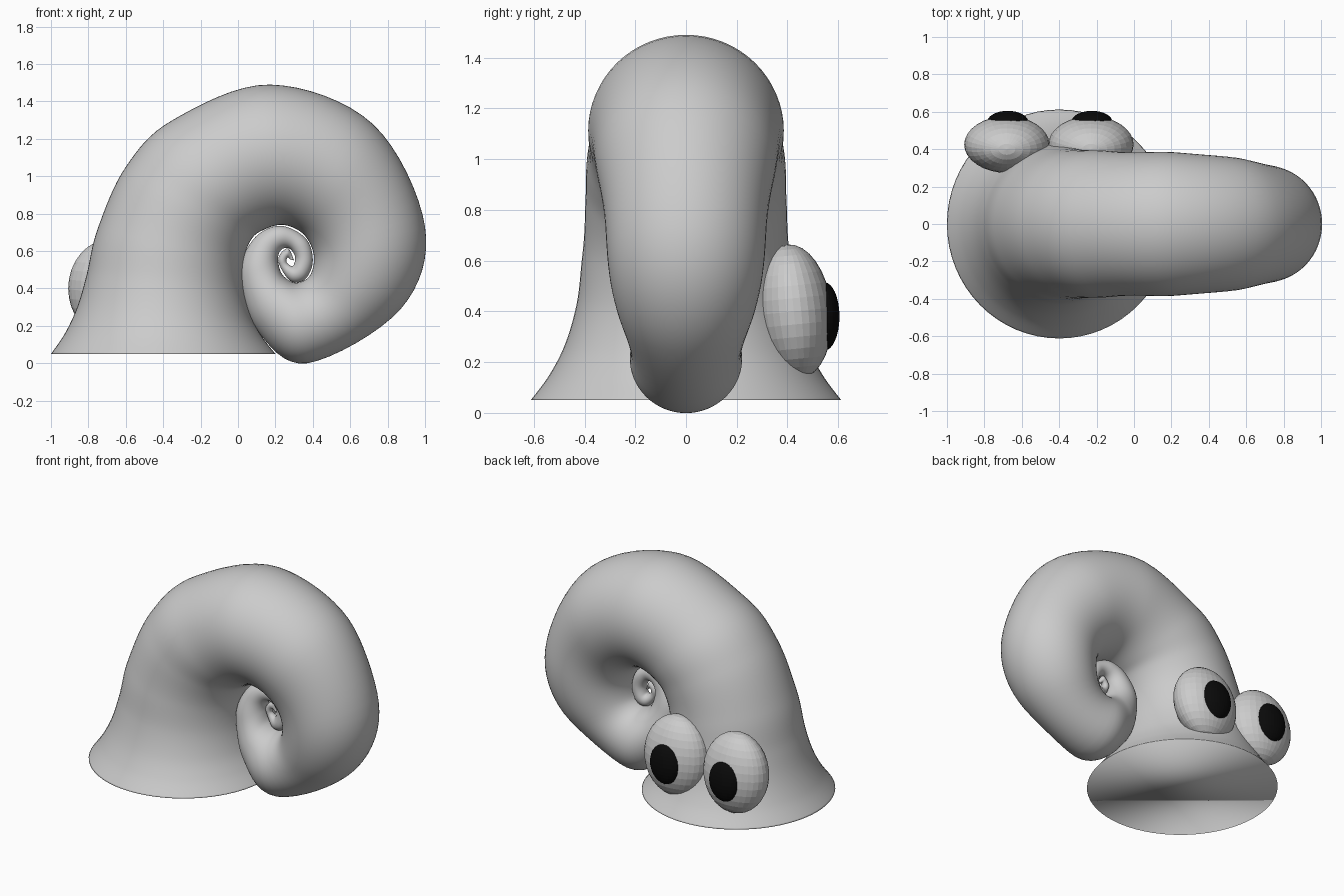
import bpy
import math
from mathutils import Vector, Matrix

cube = bpy.data.objects.get("Cube")
if cube:
    bpy.data.objects.remove(cube, do_unlink=True)


def make_material(name, value):
    material = bpy.data.materials.new(name)
    material.use_nodes = True
    color = (value, value, value, 1)
    material.diffuse_color = color
    material.node_tree.nodes["Principled BSDF"].inputs["Base Color"].default_value = color
    return material


grey = make_material("plain grey", 0.6)
black = make_material("pupil black", 0.003)


def add_object(name, mesh, material):
    mesh.materials.append(material)
    obj = bpy.data.objects.new(name, mesh)
    bpy.context.collection.objects.link(obj)
    return obj


def catmull(a, b, c, d, t):
    """Smooth interpolation from b to c."""
    return 0.5 * (2 * b + (c - a) * t + (2 * a - 5 * b + 4 * c - d) * t ** 2
                  + (3 * b - a - 3 * c + d) * t ** 3)


# Body outline: outer x, outer z, inner x, inner z at stations along the coil
stations = [Vector(s) for s in (
    (-1, .05, .2, .05), (-.925, .16, .13, .14), (-.86, .3, .07, .25),
    (-.81, .47, .03, .4), (-.75, .72, .03, .55), (-.6, 1.05, .07, .66),
    (-.35, 1.3, .13, .71), (.17, 1.49, .24, .74), (.72, 1.28, .35, .69),
    (1, .73, .405, .58), (.87, .29, .385, .47), (.37, 0, .31, .43),
    (.1, .18, .24, .47), (.01, .47, .215, .54), (.08, .66, .22, .59),
    (.22, .735, .245, .615), (.36, .67, .28, .61), (.4, .55, .305, .57),
    (.36, .45, .3, .53), (.28, .44, .285, .52), (.215, .55, .26, .54),
    (.265, .615, .265, .565), (.3, .55, .28, .555))]


# Coiled tube: circular rings swept between the outer and inner outlines
def build_body(sides=64, steps=8):
    rows = []
    last = len(stations) - 1
    for i in range(last):
        around = [stations[max(0, min(last, i + k))] for k in (-1, 0, 1, 2)]
        rows += [catmull(*around, step / steps) for step in range(steps)]
    rows.append(stations[-1])

    verts, faces = [], []
    for ox, oz, ix, iz in rows:
        outer, inner = Vector((ox, 0, oz)), Vector((ix, 0, iz))
        middle, arm = (outer + inner) / 2, (outer - inner) / 2
        side = Vector((0, arm.length * 1.02, 0))
        for k in range(sides):
            angle = math.tau * k / sides
            verts.append(middle + arm * math.cos(angle) + side * math.sin(angle))
    for r in range(len(rows) - 1):
        for k in range(sides):
            a, b = r * sides + k, r * sides + (k + 1) % sides
            faces.append((a, a + sides, b + sides, b))
    # Closed foot and closed tip
    start = (len(rows) - 1) * sides
    faces.append(tuple(range(sides)))
    faces.append(tuple(reversed(range(start, start + sides))))

    mesh = bpy.data.meshes.new("coiled_body")
    mesh.from_pydata(verts, [], faces)
    mesh.shade_smooth()
    return add_object("coiled_body", mesh, grey)


def add_ellipsoid(name, center, size, tilt, material):
    bpy.ops.mesh.primitive_uv_sphere_add(segments=32, ring_count=16, radius=1)
    obj = bpy.context.object
    obj.name = name
    obj.data.transform(Matrix.Translation(center) @ Matrix.Rotation(tilt, 4, "X")
                       @ Matrix.Diagonal((*size, 1)))
    obj.data.materials.append(material)


body = build_body()

# Eyes at the back, each with a flattened pupil
for label, x in (("right", -.68), ("left", -.23)):
    add_ellipsoid(label + "_eye", (x, .425, .4), (.228, .15, .265), .1, grey)
    add_ellipsoid(label + "_pupil", (x + .005, .545, .38), (.11, .06, .135), 0, black)
